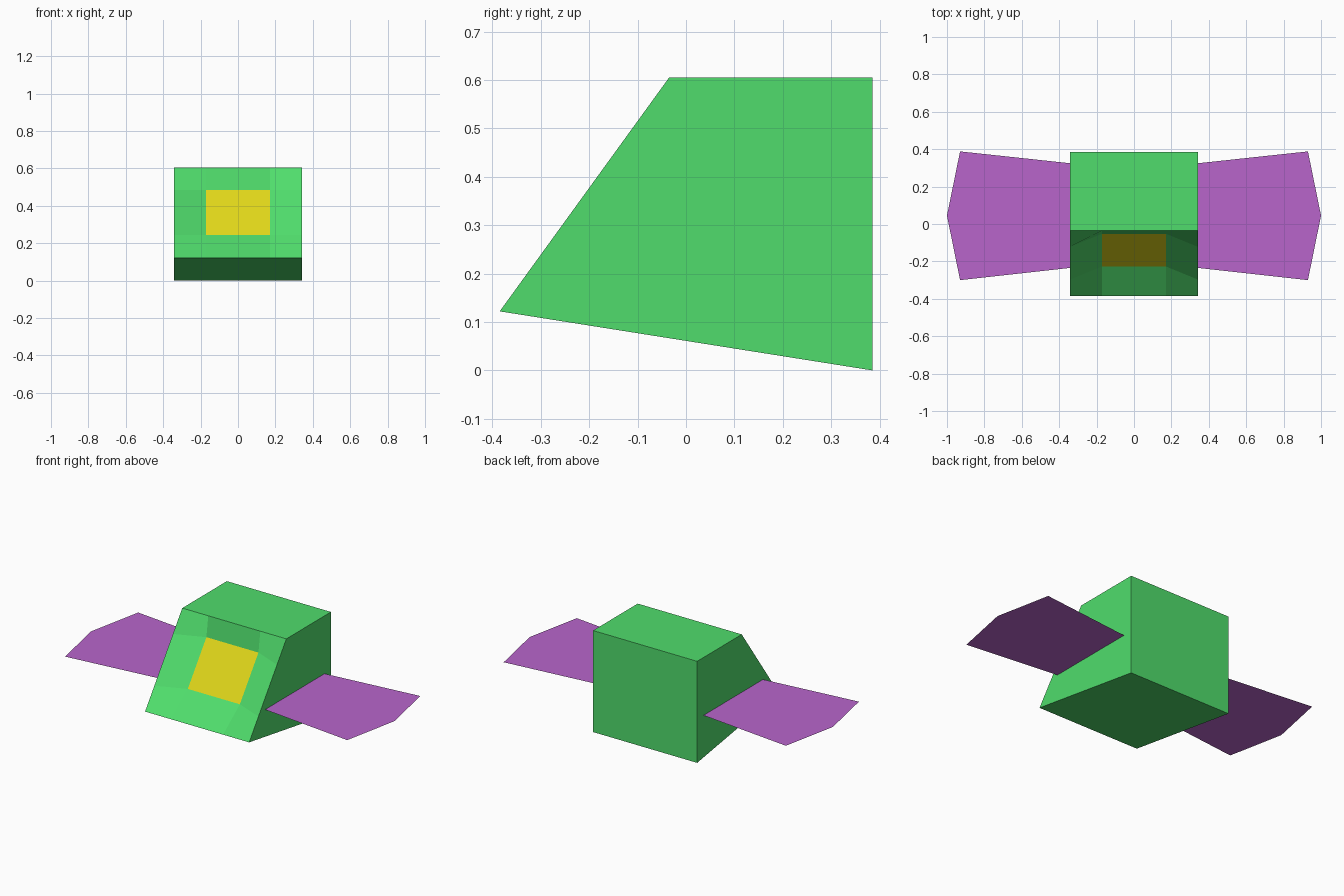
import bpy, bmesh

if "Cube" in bpy.data.objects:
    bpy.data.objects.remove(bpy.data.objects["Cube"])


def material(name, rgb):
    m = bpy.data.materials.new(name)
    m.diffuse_color = (*rgb, 1)
    m.use_nodes = True
    m.node_tree.nodes["Principled BSDF"].inputs["Base Color"].default_value = m.diffuse_color
    return m


green = material("green", (0.08, 0.72, 0.15))
yellow = material("yellow", (0.75, 0.68, 0.01))
purple = material("purple", (0.48, 0.13, 0.60))


def finish(bm, name, mats):
    bmesh.ops.recalc_face_normals(bm, faces=bm.faces[:])
    me = bpy.data.meshes.new(name)
    bm.to_mesh(me)
    bm.free()
    for m in mats:
        me.materials.append(m)
    ob = bpy.data.objects.new(name, me)
    bpy.context.collection.objects.link(ob)
    return ob


# Body: sloped front as a 3x3 grid whose centre panel is pushed back
W, Y0, Y1, Z0, Z1 = 0.343, -0.385, -0.035, 0.122, 0.605
BACK, RECESS = 0.385, 0.07
steps = (0, 0.25, 0.75, 1)
bm = bmesh.new()
g = []
for j, v in enumerate(steps):
    row = []
    for i, u in enumerate(steps):
        push = RECESS if i in (1, 2) and j in (1, 2) else 0
        row.append(bm.verts.new((W * (2 * u - 1), Y0 + (Y1 - Y0) * v + push,
                                 Z0 + (Z1 - Z0) * v)))
    g.append(row)
for j in range(3):
    for i in range(3):
        f = bm.faces.new((g[j][i], g[j][i + 1], g[j + 1][i + 1], g[j + 1][i]))
        f.material_index = int(i == 1 and j == 1)

# Flat sides, floor, roof and back
bl, br = [bm.verts.new((x, BACK, 0)) for x in (-W, W)]
tl, tr = [bm.verts.new((x, BACK, Z1)) for x in (-W, W)]
bm.faces.new([r[0] for r in g] + [tl, bl])
bm.faces.new([r[3] for r in g] + [tr, br])
bm.faces.new(g[0] + [br, bl])
bm.faces.new(g[3] + [tr, tl])
bm.faces.new((bl, br, tr, tl))
finish(bm, "body", [green, yellow])

# Wings: flat five-sided sheets, one per side
outline = [(W, -0.235), (0.93, -0.30), (1.0, 0.045), (0.93, 0.388), (W, 0.325)]
for side, name in ((1, "right_wing"), (-1, "left_wing")):
    bm = bmesh.new()
    f = bm.faces.new([bm.verts.new((side * x, y, 0.26)) for x, y in outline[::side]])
    wing = finish(bm, name, [purple])
    if wing.data.polygons[0].normal.z < 0:
        wing.data.flip_normals()
